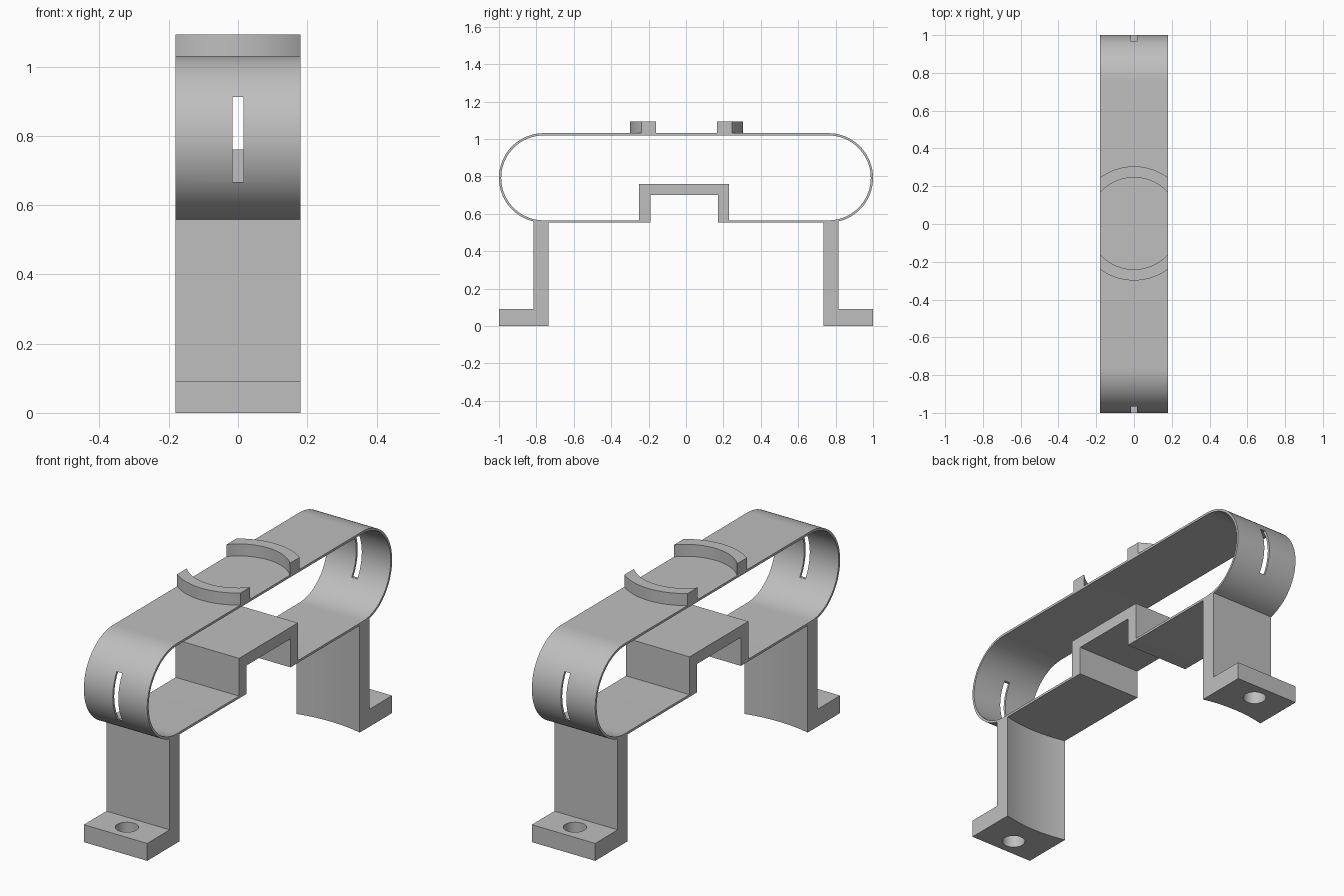
import bpy
import bmesh
from math import sin, cos, pi, asin, radians
from mathutils import Matrix

cube = bpy.data.objects.get("Cube")
if cube:
    bpy.data.objects.remove(cube)

HALF = 0.181          # half width of the whole bracket
STEPS = 40

grey = bpy.data.materials.new("plain grey")
grey.use_nodes = True
colour = (0.52, 0.52, 0.52, 1)
grey.diffuse_color = colour
grey.node_tree.nodes["Principled BSDF"].inputs["Base Color"].default_value = colour


def extrude(name, polygons, to_3d, offset):
    """Join flat polygons into one sheet and extrude it into a solid."""
    bm = bmesh.new()
    for poly in polygons:
        bm.faces.new([bm.verts.new(to_3d(*p)) for p in poly])
    bmesh.ops.remove_doubles(bm, verts=bm.verts, dist=1e-5)
    grown = bmesh.ops.extrude_face_region(bm, geom=bm.faces[:], use_keep_orig=True)
    moved = [g for g in grown["geom"] if isinstance(g, bmesh.types.BMVert)]
    bmesh.ops.translate(bm, vec=offset, verts=moved)
    bmesh.ops.recalc_face_normals(bm, faces=bm.faces[:])
    return finish(name, bm)


def finish(name, bm):
    mesh = bpy.data.meshes.new(name)
    bm.to_mesh(mesh)
    bm.free()
    mesh.materials.append(grey)
    obj = bpy.data.objects.new(name, mesh)
    bpy.context.collection.objects.link(obj)
    return obj


def cylinder(radius, y, segments):
    bm = bmesh.new()
    bmesh.ops.create_cone(bm, cap_ends=True, segments=segments, radius1=radius,
                          radius2=radius, depth=3, matrix=Matrix.Translation((0, y, 0)))
    return finish("cutter", bm)


def box(size, centre):
    bm = bmesh.new()
    bmesh.ops.create_cube(bm, size=1,
                          matrix=Matrix.Translation(centre) @ Matrix.Diagonal((*size, 1)))
    return finish("cutter", bm)


def activate(obj):
    bpy.ops.object.select_all(action="DESELECT")
    obj.select_set(True)
    bpy.context.view_layer.objects.active = obj


def cut(obj, cutter):
    activate(obj)
    mod = obj.modifiers.new("cut", "BOOLEAN")
    mod.operation = "DIFFERENCE"
    mod.solver = "EXACT"
    mod.object = cutter
    bpy.ops.object.modifier_apply(modifier=mod.name)
    bpy.data.objects.remove(cutter)


def strips(a, b, closed):
    """Quads between two matching point lists."""
    n = len(a)
    return [[a[i], a[(i + 1) % n], b[(i + 1) % n], b[i]]
            for i in range(n if closed else n - 1)]


def side_profile(y, z):
    return (-HALF, y, z)


# Oval band, with a raised step in its lower run
MID_Z, END_R, THICK = 0.792, 0.239, 0.012


def band_loop(radius, y_front, y_back, step_z):
    loop = [(y_front, step_z), (y_back, step_z), (y_back, MID_Z - radius)]
    for side in (1, -1):
        for i in range(STEPS + 1):
            a = -pi / 2 + pi * i / STEPS
            loop.append((side * (1 - END_R + radius * cos(a)),
                         MID_Z + side * radius * sin(a)))
    return loop + [(y_front, MID_Z - radius)]


outer = band_loop(END_R, -0.19, 0.17, 0.70)
inner = band_loop(END_R - THICK, -0.25, 0.23, 0.76)
band = extrude("oval_band", strips(outer, inner, True), side_profile, (2 * HALF, 0, 0))
parts = [band]

for side, label in ((-1, "front"), (1, "back")):
    # Slot through each rounded end
    cut(band, box((0.032, 0.2, 0.245), (0, side, 0.79)))

    # Leg and foot, with a hollowed inner face and a bolt hole
    section = [(0.70, 0), (1, 0), (1, 0.09), (0.816, 0.09), (0.816, 0.559), (0.70, 0.553)]
    leg = extrude(label + "_leg", [[(side * y, z) for y, z in section]],
                  side_profile, (2 * HALF, 0, 0))
    cut(leg, cylinder(0.757, 0, 180))
    cut(leg, cylinder(0.055, side * 0.907, 40))

    # Curved rim on top of the band
    arcs = []
    for r in (0.302, 0.243):
        reach = asin(HALF / r)
        angles = [reach * (2 * i / STEPS - 1) for i in range(STEPS + 1)]
        arcs.append([(r * sin(a), side * r * cos(a) + 0.003) for a in angles])
    rim = extrude(label + "_rim", strips(*arcs, False),
                  lambda x, y: (x, y, MID_Z + END_R), (0, 0, 0.062))
    parts += [leg, rim]

for part in parts:
    activate(part)
    bpy.ops.object.shade_smooth_by_angle(angle=radians(30))
